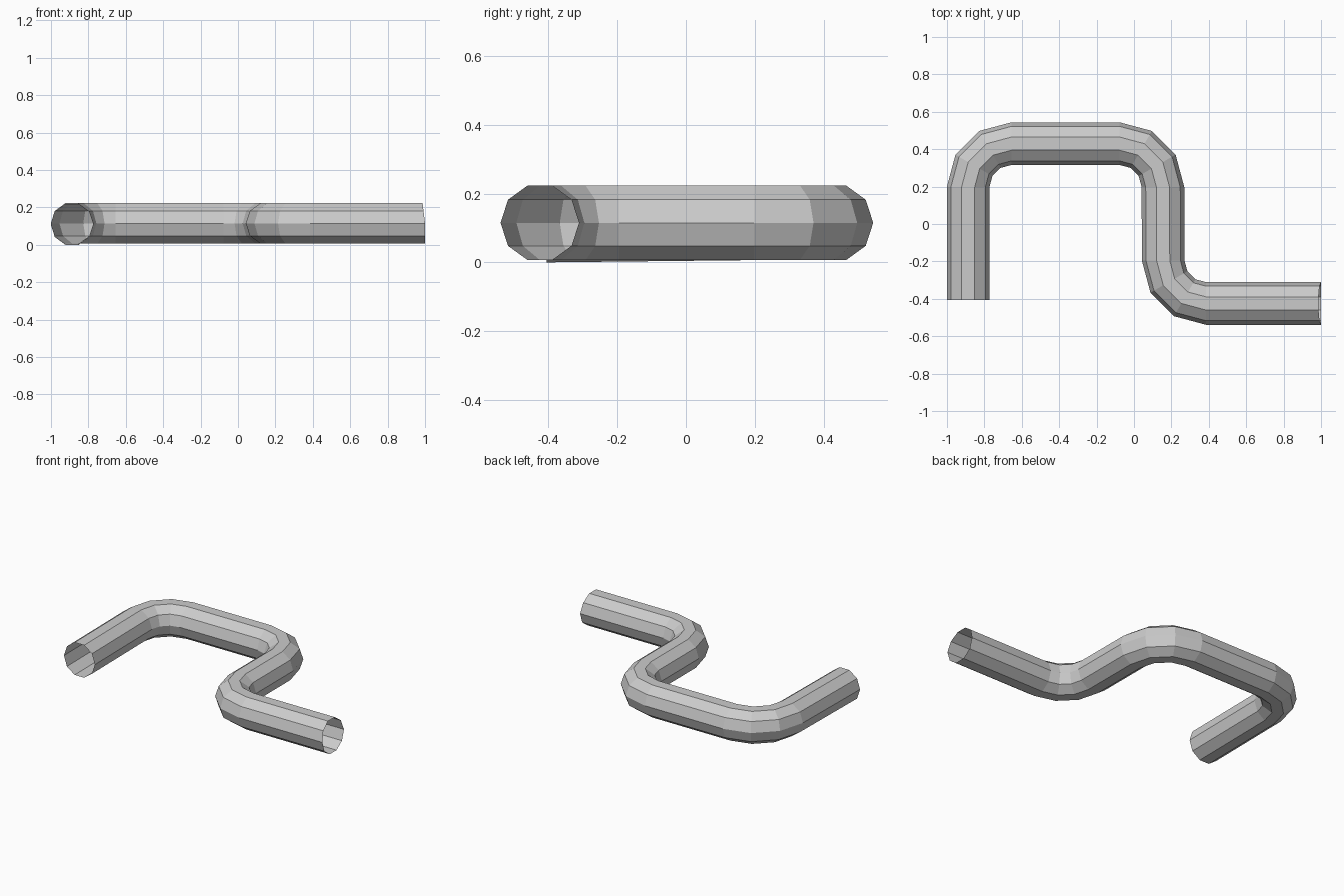
import bpy, bmesh
from math import sin, cos, radians, tau
from mathutils import Vector

if "Cube" in bpy.data.objects:
    bpy.data.objects.remove(bpy.data.objects["Cube"])

SIDES, R, Z = 10, 0.114, 0.115


def bend(cx, cy, radius, start, sweep, steps=3):
    """Path points (x, y, heading angle) round a quarter-circle elbow."""
    out = []
    for i in range(steps + 1):
        a = start + sweep * i / steps
        heading = a + (90 if sweep > 0 else -90)
        out.append((cx + radius * cos(radians(a)), cy + radius * sin(radians(a)), heading))
    return out


# Centre line: left leg, three elbows, right run
path = [(-0.887, -0.405, 90)]
path += bend(-0.654, 0.197, 0.233, 180, -90)
path += bend(-0.078, 0.197, 0.233, 90, -90)
path += bend(0.386, -0.195, 0.23, 180, 90)
path += [(1.0, -0.425, 0)]

# Sweep a ten-sided ring along the path, leaving both ends open
bm = bmesh.new()
rings = []
for n, (x, y, heading) in enumerate(path):
    h = radians(heading)
    side = Vector((sin(h), -cos(h), 0))
    z = Z - 0.0065 if n == 0 else Z
    ring = []
    for k in range(SIDES):
        a = tau * k / SIDES
        p = Vector((x, y, z)) + side * (R * cos(a)) + Vector((0, 0, R * sin(a)))
        # The right mouth is cut slightly back at the top
        if n == len(path) - 1:
            p.x -= 0.014 * max(0, sin(a))
        ring.append(bm.verts.new(p))
    rings.append(ring)

for r0, r1 in zip(rings, rings[1:]):
    for k in range(SIDES):
        j = (k + 1) % SIDES
        bm.faces.new((r0[k], r0[j], r1[j], r1[k]))
bm.normal_update()

# Make the faces point outward
f = bm.faces[:][0]
if f.normal.dot(f.calc_center_median() - Vector((path[0][0], f.calc_center_median().y, Z))) < 0:
    bmesh.ops.reverse_faces(bm, faces=bm.faces[:])

mesh = bpy.data.meshes.new("bent_pipe")
bm.to_mesh(mesh)
bm.free()
pipe = bpy.data.objects.new("bent_pipe", mesh)
bpy.context.collection.objects.link(pipe)
